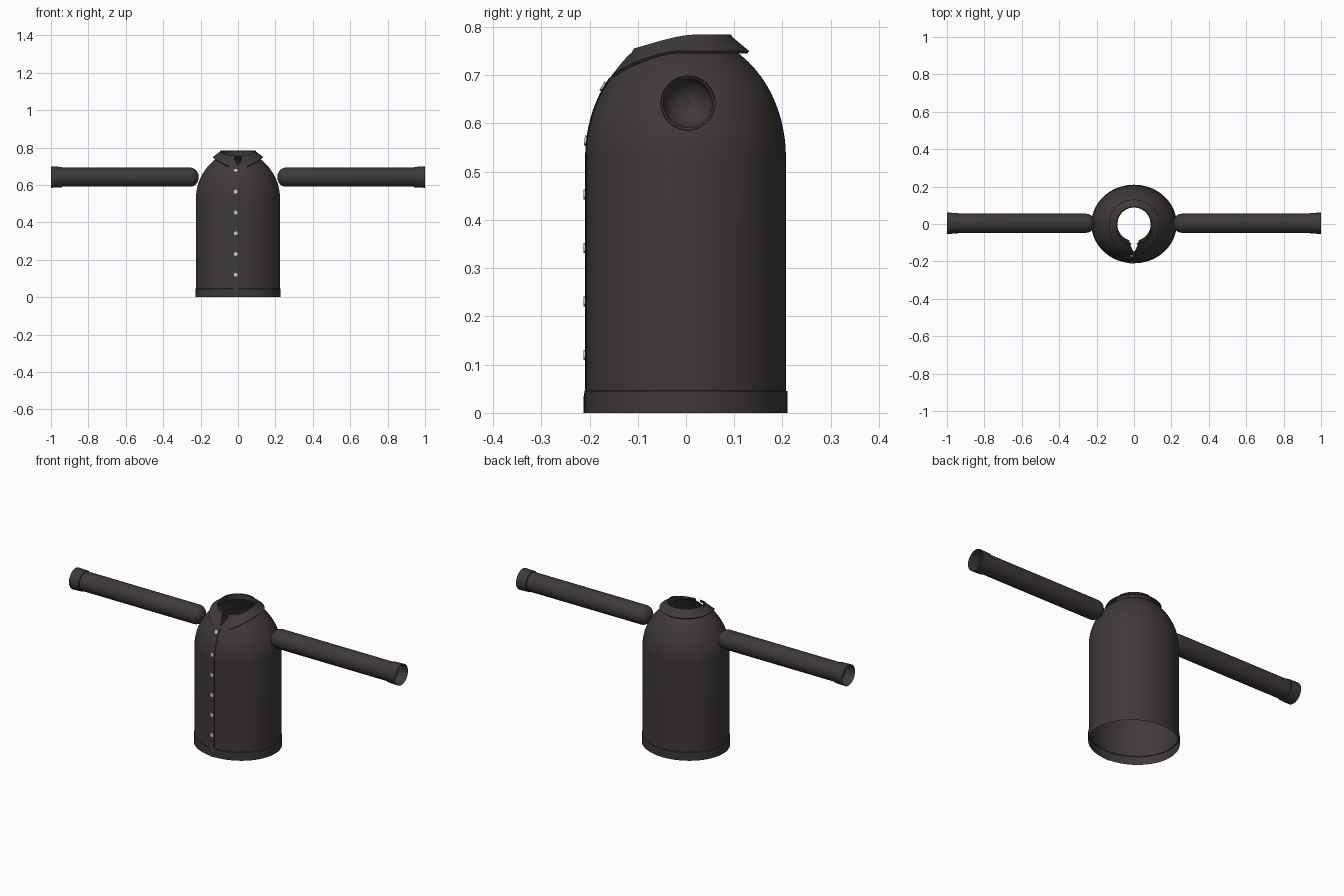
import bpy
import math
from mathutils import Vector

if "Cube" in bpy.data.objects:
    bpy.data.objects.remove(bpy.data.objects["Cube"])

TAU = math.tau
RY, SHOULDER, DOME = 0.207, 0.53, 0.253   # torso radius, dome start, dome height
NECK = 0.09


def material(name, rgb):
    m = bpy.data.materials.new(name)
    m.use_nodes = True
    m.diffuse_color = (*rgb, 1)
    m.node_tree.nodes["Principled BSDF"].inputs["Base Color"].default_value = (*rgb, 1)
    return m


cloth = material("dark brown cloth", (0.05, 0.041, 0.041))
seam_dark = material("dark navy seam", (0.015, 0.018, 0.03))
pearl = material("pale grey button", (0.55, 0.57, 0.6))


def sheet(name, rows, mat, closed=False):
    """Skin a grid of points; closed joins the last column to the first."""
    n = len(rows[0])
    faces = []
    for i in range(len(rows) - 1):
        for j in range(n if closed else n - 1):
            k = (j + 1) % n
            faces.append((i * n + j, i * n + k, (i + 1) * n + k, (i + 1) * n + j))
    mesh = bpy.data.meshes.new(name)
    mesh.from_pydata([p for row in rows for p in row], [], faces)
    mesh.materials.append(mat)
    obj = bpy.data.objects.new(name, mesh)
    bpy.context.collection.objects.link(obj)
    bpy.ops.object.select_all(action="DESELECT")
    obj.select_set(True)
    bpy.context.view_layer.objects.active = obj
    bpy.ops.object.shade_smooth_by_angle(angle=math.radians(35))
    return obj


def dome_z(r):
    return SHOULDER + DOME * math.sqrt(max(0, 1 - (r / RY) ** 2))


def dome_r(z):
    t = max(0, z - SHOULDER) / DOME
    return RY * math.sqrt(max(0, 1 - t * t))


def around(a, r, z):
    """Point at angle a from the front; the torso is wider than deep."""
    widen = 1 + 0.085 * min(1, max(0, (r - NECK) / (RY - NECK)))
    return (r * widen * math.sin(a), -r * math.cos(a), z)


# Torso: open tube with hem, domed shoulders and a V notch in the neck
SEG, ARC = 120, 20
angles = [TAU * j / SEG for j in range(SEG)]
rows = [[around(a, r, z) for a in angles]
        for z, r in ((0, 0.21), (0.045, 0.21), (0.046, RY), (0.3, RY))]
for i in range(ARC + 1):
    row = []
    for a in angles:
        d = min(a, TAU - a)
        rim = NECK + 0.06 * max(0, 1 - d / math.radians(16))
        t = math.acos(rim / RY) * i / ARC
        row.append(around(a, RY * math.cos(t), SHOULDER + DOME * math.sin(t)))
    rows.append(row)
sheet("shirt_body", rows, cloth, closed=True)


# Collar: upright inside band folded over into two pointed leaves
def smooth(t):
    t = min(1, max(0, t))
    return t * t * (3 - 2 * t)


def collar_column(t, side):
    front = smooth((t - 0.45) / 0.55)
    point = max(0, (t - 0.6) / 0.4) ** 1.5
    fold_a = math.radians(180 - 172 * t) * side
    edge_a = math.radians(180 - 163 * t) * side
    fold_r, fold_z = 0.09 + 0.015 * front, 0.784 - 0.028 * front
    edge_r, edge_z = 0.131 + 0.03 * point, 0.75 - 0.05 * point
    stand_z = dome_z(fold_r) - 0.004
    col = [around(fold_a, fold_r - 0.002, stand_z),
           around(fold_a, fold_r - 0.002, fold_z - 0.002),
           around(fold_a, fold_r + 0.003, fold_z)]
    for k in range(1, 7):
        f = k / 6
        r = fold_r + (edge_r - fold_r) * f
        z = max(fold_z + (edge_z - fold_z) * f, dome_z(r) + 0.006)
        col.append(around(fold_a + (edge_a - fold_a) * f, r, z))
    r = edge_r - 0.004
    col.append(around(edge_a, r, max(edge_z - 0.005, dome_z(r) + 0.001)))
    return col


ts = [i / 40 for i in range(41)]
cols = [collar_column(t, 1) for t in reversed(ts)] + [collar_column(t, -1) for t in ts[1:]]
sheet("collar", cols, cloth)


# Front placket strip and the dark seam beside it, both following the chest
def strip(name, x0, x1, lift, mat, top):
    rows = []
    for i in range(41):
        z = top * i / 40
        y = -dome_r(z) - lift - (0.003 if z < 0.046 else 0)
        rows.append([(x0, y + lift, z), (x0, y, z), (x1, y, z), (x1, y + lift, z)])
    return sheet(name, rows, mat)


strip("placket", -0.024, 0.0, 0.002, cloth, 0.695)
strip("placket_seam", -0.001, 0.004, 0.001, seam_dark, 0.695)

# Buttons set square to the surface
for i in range(6):
    z = 0.12 + 0.111 * i
    r = dome_r(z)
    slope = max(0, z - SHOULDER) / DOME ** 2
    normal = Vector((0, -r / RY ** 2, slope)).normalized()
    bpy.ops.mesh.primitive_cylinder_add(
        vertices=20, radius=0.0105, depth=0.005,
        location=Vector((-0.012, -r, z)) + normal * 0.003,
        rotation=normal.to_track_quat("Z", "Y").to_euler())
    button = bpy.context.object
    button.name = f"button_{i + 1}"
    button.data.materials.append(pearl)
    bpy.ops.object.shade_smooth_by_angle(angle=math.radians(35))

# Sleeves: rounded at the shoulder, open at the wrist, with a raised cuff
CAP = 0.051
profile = [(0.21 + 0.046 * (1 - math.cos(t)), CAP * math.sin(t))
           for t in (math.pi / 2 * (0.02 + 0.98 * i / 10) for i in range(11))]
profile += [(0.94, CAP), (0.942, 0.055), (1.0, 0.057)]
for side, label in ((1, "left"), (-1, "right")):
    rows = [[(side * x, 0.004 + side * r * math.cos(a), 0.642 + r * math.sin(a))
             for a in (TAU * j / 48 for j in range(48))] for x, r in profile]
    rows = [list(reversed(row)) for row in rows]
    sheet(label + "_sleeve", rows, cloth, closed=True)
